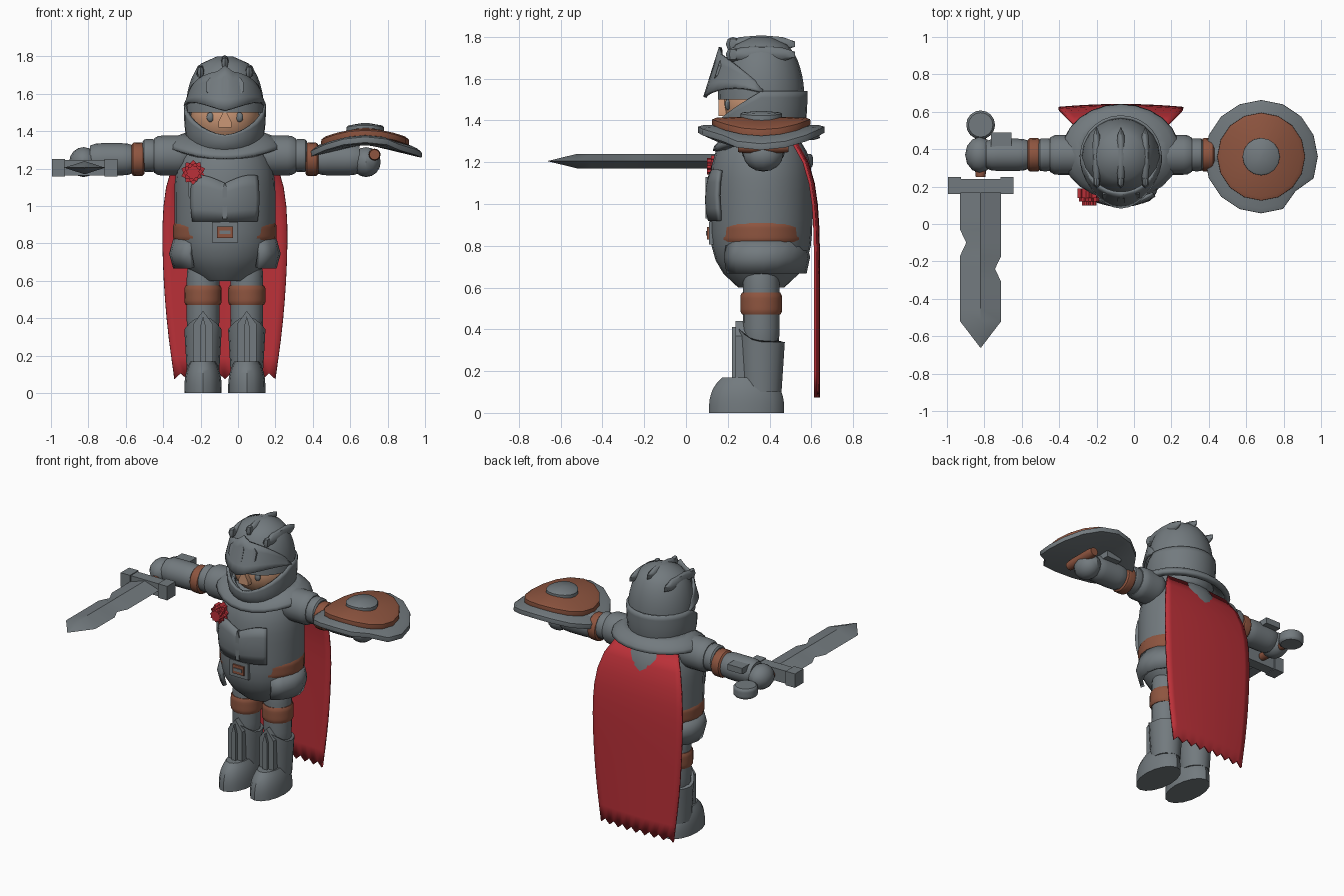
import bpy, bmesh
from math import sin, cos, pi, radians
from mathutils import Matrix, Vector, Euler

if "Cube" in bpy.data.objects:
    bpy.data.objects.remove(bpy.data.objects["Cube"])

# Body axis and key heights
MID, DEPTH = -0.07, 0.36
BELT, ARM, CHEST = 0.86, 1.25, 1.18
FACING, LEVEL, FORWARD = (pi / 2, 0, 0), (0, 0, 0), (pi / 2, 0, 0)


def material(name, red, green, blue):
    mat = bpy.data.materials.new(name)
    mat.use_nodes = True
    mat.diffuse_color = (red, green, blue, 1)
    mat.node_tree.nodes["Principled BSDF"].inputs["Base Color"].default_value = mat.diffuse_color
    return mat


STEEL = material("grey steel", 0.17, 0.195, 0.21)
LEATHER = material("brown leather", 0.27, 0.09, 0.05)
CLOTH = material("red cloth", 0.5, 0.03, 0.04)
SKIN = material("skin", 0.6, 0.31, 0.18)


def finish(name, bm, mat, thickness=0):
    bmesh.ops.recalc_face_normals(bm, faces=bm.faces)
    mesh = bpy.data.meshes.new(name)
    bm.to_mesh(mesh)
    bm.free()
    mesh.materials.append(mat)
    ob = bpy.data.objects.new(name, mesh)
    bpy.context.collection.objects.link(ob)
    bpy.ops.object.select_all(action='DESELECT')
    ob.select_set(True)
    bpy.context.view_layer.objects.active = ob
    bpy.ops.object.shade_smooth_by_angle(angle=radians(35))
    if thickness:
        solid = ob.modifiers.new("thickness", 'SOLIDIFY')
        solid.thickness, solid.offset = thickness, 0
    return ob


def skin_rows(name, rows, mat, wrap=False, caps=False, thickness=0):
    """Join equally long rows of points into a surface."""
    bm = bmesh.new()
    verts = [[bm.verts.new(point) for point in row] for row in rows]
    count = len(verts[0])
    for low, high in zip(verts, verts[1:]):
        for i in range(count if wrap else count - 1):
            k = (i + 1) % count
            bm.faces.new((low[i], low[k], high[k], high[i]))
    if caps:
        bm.faces.new(verts[0])
        bm.faces.new(verts[-1])
    return finish(name, bm, mat, thickness)


def rounded(inset, power=6):
    """Profile that is full in the middle and drawn in at both ends."""
    return lambda t: 1 - inset * abs(2 * t - 1) ** power


def loft(name, mat, bottom, top, rx, ry=None, shape=rounded(0.15), rings=8, sides=16,
         at=(MID, DEPTH, 0), turn=LEVEL, span=None, thickness=0):
    """Elliptic body following a profile; its ends may vary with the angle from the front."""
    place = Matrix.Translation(at) @ Euler(turn).to_matrix().to_4x4()
    start, end = span or (-180, 180)
    angles = [radians(start + (end - start) * i / sides) for i in range(sides + bool(span))]
    rows = []
    for j in range(rings + 1):
        t = j / rings
        row = []
        for a in angles:
            low = bottom(a) if callable(bottom) else bottom
            high = top(a) if callable(top) else top
            point = Vector((rx * sin(a), -(ry or rx) * cos(a), 0)) * shape(t)
            point.z = low + (high - low) * t
            row.append(place @ point)
        rows.append(row)
    return skin_rows(name, rows, mat, not span, not thickness, thickness)


def plate(name, mat, outline, depth, at, turn=FACING):
    bm = bmesh.new()
    face = bm.faces.new([bm.verts.new((x, y, -depth / 2)) for x, y in outline])
    made = bmesh.ops.extrude_face_region(bm, geom=[face])["geom"]
    bmesh.ops.translate(bm, verts=[v for v in made if isinstance(v, bmesh.types.BMVert)], vec=(0, 0, depth))
    bm.transform(Matrix.Translation(at) @ Euler(turn).to_matrix().to_4x4())
    return finish(name, bm, mat)


def box(width, height):
    return [(-width, -height), (width, -height), (width, height), (-width, height)]


def pointed(width, height, shoulder=0.8):
    return [(-width, 0), (width, 0), (width, height * shoulder), (0, height), (-width, height * shoulder)]


def star(radius, points, twist):
    reach = [radius * (1 if i % 2 else 0.8) for i in range(points * 2)]
    return [(r * cos(twist + i * pi / points), r * sin(twist + i * pi / points)) for i, r in enumerate(reach)]


def ball(name, mat, at, size, sides=12):
    bm = bmesh.new()
    bmesh.ops.create_uvsphere(bm, u_segments=sides, v_segments=sides * 2 // 3, radius=1)
    bm.transform(Matrix.Translation(at) @ Matrix.Diagonal((*size, 1)))
    return finish(name, bm, mat)


def front(a):
    return max(0, cos(a))


# Torso, belt and hip plates
loft("torso", STEEL, 0.6, 1.38, 0.27, 0.245, rounded(0.55, 4), rings=12, sides=24)
loft("belt", LEATHER, BELT - 0.045, BELT + 0.05, 0.277, 0.235, rounded(0.03), sides=24)
loft("hip_plates", STEEL, 0.67, 0.82, 0.265, 0.205, lambda t: 1 + 0.08 * sin(pi * t), rings=2,
     span=(40, 320), thickness=0.025)
buckle = [("frame", STEEL, 0.07, 0.055, 0.03), ("inset", LEATHER, 0.042, 0.03, 0.05), ("tongue", STEEL, 0.03, 0.01, 0.06)]
for part, mat, width, height, depth in buckle:
    plate("buckle_" + part, mat, box(width, height), depth, (MID, DEPTH - 0.235, BELT))

# Chest plate with a zigzag top and a centre ridge
loft("chest_plate", STEEL, 0.92, lambda a: 1.12 + 0.045 * abs(sin(3 * a)), 0.276, 0.245,
     lambda t: 1 + 0.06 * sin(pi * t), rings=4, span=(-38, 38), thickness=0.02)
plate("chest_ridge", STEEL, pointed(0.012, 0.2), 0.035, (MID, 0.11, 0.93))

# Rosette with two ribbons
for layer in range(3):
    plate("rosette_layer", CLOTH, star(0.066 - 0.013 * layer, 10, layer), 0.05, (-0.24, 0.165 - 0.02 * layer, CHEST))
for side in (-1, 1):
    plate("rosette_ribbon", STEEL, pointed(0.015, -0.12), 0.03, (-0.235 + 0.016 * side, 0.165, CHEST - 0.03))

# Collar dipping at the front
loft("collar", STEEL, lambda a: 1.31 - 0.06 * front(a) ** 2, lambda a: 1.38 - 0.06 * front(a) ** 2, 0.3, 0.24,
     lambda t: 1 - 0.35 * t ** 2, rings=4, sides=24, at=(MID, 0.385, 0), thickness=0.035)

# Head and face
ball("head", SKIN, (MID, DEPTH, 1.48), (0.185, 0.18, 0.18), 18)
plate("nose", SKIN, pointed(0.035, 0.1, 0.3), 0.05, (MID, 0.18, 1.42))
for side in (-1, 1):
    ball("eye", STEEL, (MID + side * 0.078, 0.2, 1.475), (0.02, 0.014, 0.026))
    plate("eyebrow", LEATHER, box(0.038, 0.007), 0.03, (MID + side * 0.078, 0.205, 1.525))

# Helmet dome, chin guard and visor
loft("helmet_dome", STEEL, 1.5, 1.8, 0.21, 0.207, lambda t: max(0.01, 1 - t ** 2) ** 0.35, sides=20)
loft("chin_guard", STEEL, 1.29, lambda a: 1.38 + 0.16 * min(1, 1 - cos(a)) ** 0.8, 0.21, 0.212,
     lambda t: 1 - 0.18 * (1 - t) ** 3, sides=28, thickness=0.018)
visor = []
for j in range(5):
    v, row = j / 4, []
    for i in range(-8, 9):
        a = radians(11.5 * i)
        low = 1.535 - 0.025 * front(a) ** 3 + 0.025 * sin(2 * abs(a))
        high = 1.55 + 0.17 * front(a) ** 0.8 + (0 if i else 0.03)
        reach = 0.215 - 0.02 * v + 0.055 * (1 - v) * front(a) ** 2
        row.append((MID + (0.214 - 0.02 * v) * sin(a), DEPTH - reach * cos(a), low + (high - low) * v))
    visor.append(row)
skin_rows("visor", visor, STEEL, thickness=0.016)

# Visor ribs and helmet crests
for k in (-1, 0, 1):
    outer = abs(k)
    for tip in (-1, 1):
        plate("visor_rib", STEEL, pointed(0.019, tip * (0.07 - 0.02 * outer), 0.5), 0.03,
              (MID + 0.08 * k, 0.138 + 0.024 * outer, 1.635), (pi / 2 - 0.3, 0, 0))
    crest = 1.765 - 0.05 * outer
    ball("helmet_crest", STEEL, (MID + 0.13 * k, DEPTH, crest), (0.027, 0.17, 0.042), 8)
    ball("crest_point", STEEL, (MID + 0.13 * k, 0.225, crest), (0.02, 0.035, 0.035), 6)

# Arms and legs: each arm piece has a start, an end and a radius
arm_parts = [("shoulder", STEEL, 0.2, 0.38, 0.107), ("sleeve", STEEL, 0.37, 0.44, 0.088),
             ("arm_band", LEATHER, 0.43, 0.5, 0.09), ("gauntlet", STEEL, 0.49, 0.72, 0.086)]
for sign, side in ((1, "left_"), (-1, "right_")):
    for part, mat, start, end, radius in arm_parts:
        loft(side + part, mat, start, end, radius, at=(MID, 0.37, ARM + (start < 0.4) * 0.02),
             turn=(0, sign * pi / 2, 0))
    plate(side + "cuff", STEEL, box(0.055, 0.06), 0.04, (MID + sign * 0.64, 0.43, ARM + 0.05), LEVEL)
    ball(side + "hand", STEEL, (MID + sign * 0.755, 0.37, ARM - 0.015), (0.078, 0.095, 0.08))

    hip = MID + sign * 0.117
    leg = (hip, DEPTH, 0)
    loft(side + "thigh", STEEL, 0.3, 0.7, 0.088, at=leg)
    loft(side + "thigh_band", LEATHER, 0.47, 0.575, 0.1, shape=rounded(0.08), at=leg)
    loft(side + "greave", STEEL, 0.1, lambda a: 0.34 + 0.07 * front(a) ** 2, 0.1, 0.113,
         lambda t: 0.86 + 0.14 * t, rings=4, at=leg)
    plate(side + "shin_plate", STEEL, pointed(0.053, 0.36), 0.05, (hip, 0.262, 0.08))
    plate(side + "shin_ridge", STEEL, pointed(0.016, 0.29), 0.03, (hip, 0.235, 0.12))
    loft(side + "foot", STEEL, 0, 0.17, 0.1, 0.18, lambda t: 1 - 0.35 * t ** 3, at=(hip, 0.29, 0))

# Cape falling from the collar to a ragged hem
cape = []
for j in range(13):
    t = j / 12
    gather = 0.11 * (1 - t) ** 8
    width = 0.34 - gather - 0.07 * t ** 3
    hem = 0.016 if t == 1 else 0
    cape.append([(MID + width * u / 8, 0.635 - gather - 0.015 * (u / 8) ** 2,
                  1.3 - 1.21 * t + hem * (-1) ** (u + 1)) for u in range(-8, 9)])
skin_rows("cape", cape, CLOTH, thickness=0.014)

# Sword pointing forward, with a chip in each edge
SWORD, GRIP = -0.82, 1.205
blade = []
for i in range(13):
    y = 0.18 - 0.07 * i
    half = max(0.003, min(0.11, 0.8 * (y + 0.66)))
    left, right = half * (0.7 if i == 4 else 1), half * (0.7 if i == 6 else 1)
    ridge = half * 0.32
    blade.append([(SWORD - left, y, GRIP), (SWORD, y, GRIP + ridge), (SWORD + right, y, GRIP), (SWORD, y, GRIP - ridge)])
skin_rows("sword_blade", blade, STEEL, wrap=True, caps=True)
plate("sword_guard", STEEL, box(0.15, 0.036), 0.085, (SWORD, 0.205, GRIP), LEVEL)
for side in (-1, 1):
    plate("guard_end", STEEL, box(0.035, 0.045), 0.095, (SWORD + side * 0.14, 0.205, GRIP), LEVEL)
loft("sword_grip", LEATHER, -0.14, 0.12, 0.03, at=(SWORD, 0.37, GRIP), turn=FORWARD)
loft("sword_pommel", STEEL, -0.035, 0.035, 0.077, at=(SWORD, 0.53, GRIP))

# Shield lying over the left hand, bent down at both sides, with a chipped rim
SHIELD = 0.68
layers = [("rim", STEEL, 1.325, 1.385, 0.303), ("face", LEATHER, 1.36, 1.42, 0.235), ("boss", STEEL, 1.39, 1.445, 0.1)]
for part, mat, bottom, top, radius in layers:
    piece = loft("shield_" + part, mat, bottom, top, radius, shape=rounded(0.9, 8), at=(SHIELD, DEPTH, 0))
    for vert in piece.data.vertices:
        x, y = vert.co.x - SHIELD, vert.co.y - DEPTH
        vert.co.z -= 0.9 * x ** 2
        if abs(x + y) < 0.01 and x > 0.18:
            vert.co += Vector((-0.03, 0.03, 0))
loft("shield_grip", LEATHER, -0.12, 0.12, 0.032, at=(0.73, 0.37, ARM + 0.025), turn=FORWARD)
